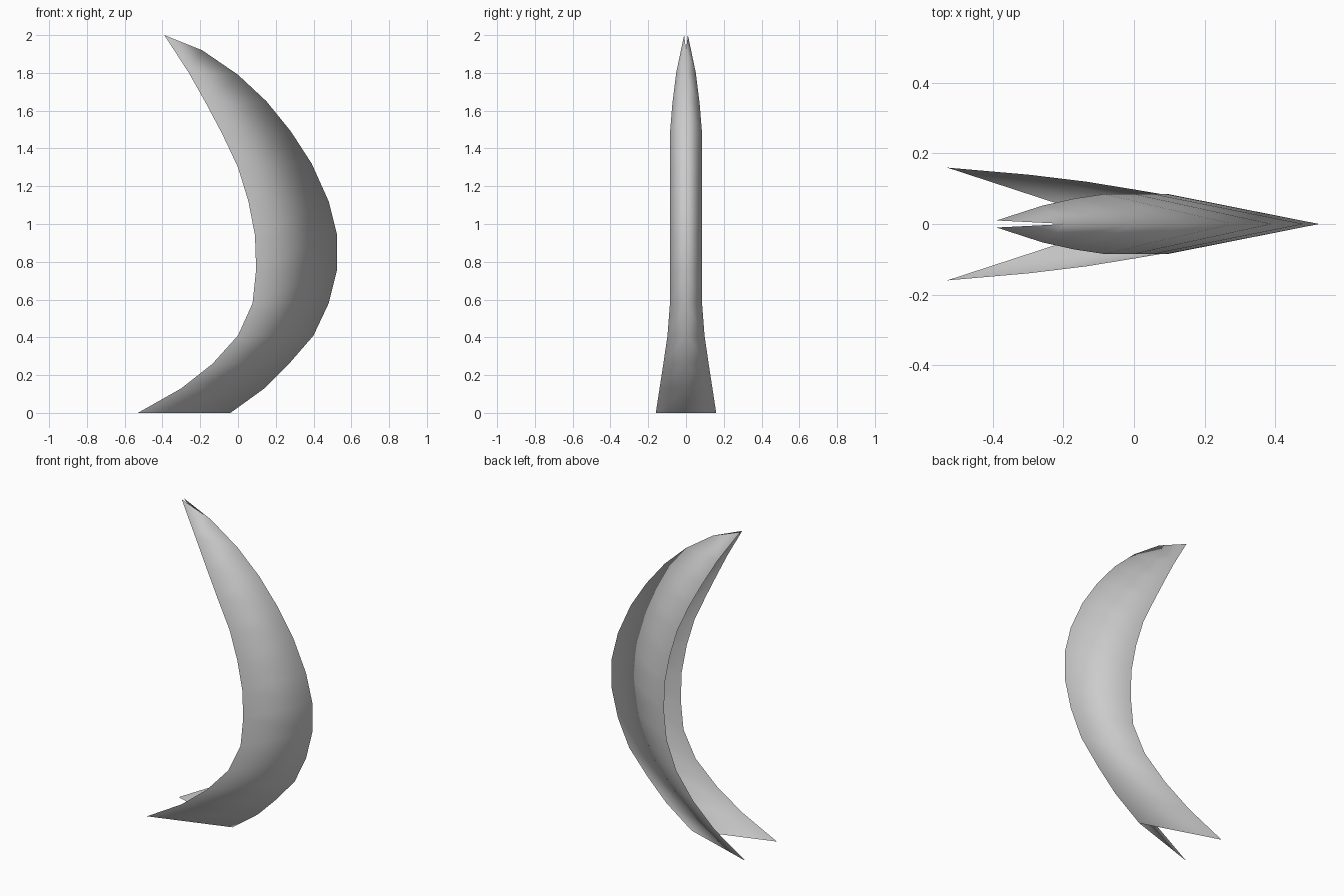
import bpy
import bmesh

old = bpy.data.objects.get("Cube")
if old:
    bpy.data.objects.remove(old, do_unlink=True)

# Material
grey = bpy.data.materials.new("plain_grey")
grey.use_nodes = True
colour = (0.6, 0.6, 0.6, 1)
grey.diffuse_color = colour
grey.node_tree.nodes["Principled BSDF"].inputs["Base Color"].default_value = colour

# Outer ridge (x, z), from tip to base, lying on the middle plane
ridge = [(-.19, 1.92), (0, 1.79), (.15, 1.65), (.28, 1.49), (.39, 1.32),
         (.48, 1.12), (.525, .94), (.525, .76), (.48, .58), (.40, .41),
         (.27, .26), (.14, .13), (-.04, 0)]

# Inner free edge (x, half width, z), matched to the ridge
edge = [(-.39, .01, 2), (-.26, .052, 1.8), (-.17, .072, 1.64), (-.085, .085, 1.48),
        (0, .085, 1.3), (.055, .085, 1.12), (.09, .085, .94), (.096, .085, .76),
        (.077, .085, .58), (0, .098, .41), (-.135, .12, .26), (-.3, .14, .13),
        (-.53, .16, 0)]

# Back half of the folded blade: one strip of quads
bm = bmesh.new()
outer = [bm.verts.new((x, 0, z)) for x, z in ridge]
inner = [bm.verts.new(p) for p in edge]
for i in range(len(outer) - 1):
    face = bm.faces.new((outer[i], inner[i], inner[i + 1], outer[i + 1]))
    face.smooth = True
bm.normal_update()
if sum(f.normal.y for f in bm.faces) < 0:
    bmesh.ops.reverse_faces(bm, faces=bm.faces[:])

mesh = bpy.data.meshes.new("curved_blade")
bm.to_mesh(mesh)
bm.free()
mesh.materials.append(grey)
blade = bpy.data.objects.new("curved_blade", mesh)
bpy.context.collection.objects.link(blade)

# Front half, welded along the ridge
mirror = blade.modifiers.new("front_half", 'MIRROR')
mirror.use_axis = (False, True, False)
mirror.use_mirror_merge = True
mirror.merge_threshold = 0.001
